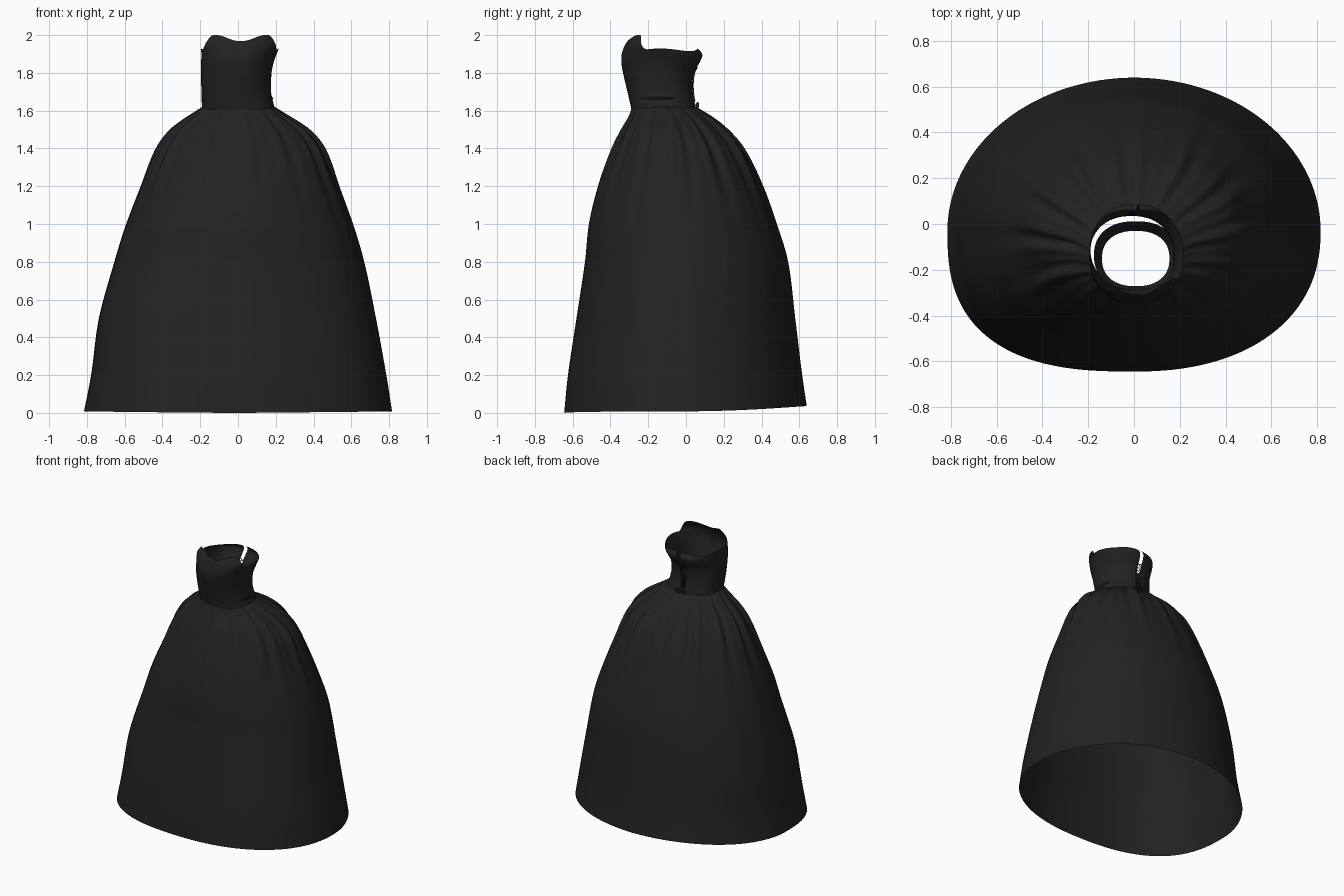
import bpy
import bmesh
from math import sin, cos, pi, exp

cube = bpy.data.objects.get("Cube")
if cube:
    bpy.data.objects.remove(cube)

black = bpy.data.materials.new("black fabric")
black.use_nodes = True
colour = (0.016, 0.016, 0.016, 1)
black.diffuse_color = colour
black.node_tree.nodes["Principled BSDF"].inputs["Base Color"].default_value = colour

# Outline by height: z, right x, left x, front y, back y
SKIRT = [
    (0.0, -.817, .817, -.645, .645), (0.2, -.778, .785, -.625, .615),
    (0.5, -.737, .73, -.58, .578), (0.8, -.655, .667, -.535, .54),
    (1.0, -.592, .607, -.514, .48), (1.2, -.512, .53, -.465, .405),
    (1.4, -.425, .447, -.39, .30), (1.5, -.35, .365, -.34, .215),
    (1.57, -.26, .265, -.30, .13), (1.62, -.19, .195, -.287, .055)]
BODICE = [
    (1.6, -.19, .198, -.287, .055), (1.7, -.194, .175, -.31, .036),
    (1.8, -.195, .178, -.334, .042), (1.86, -.195, .19, -.348, .075),
    (1.9, -.194, .205, -.346, .086), (1.95, -.197, .222, -.325, .045),
    (2.0, -.185, .215, -.285, .04)]


def outline(table, z):
    """Smooth interpolation of the outline at height z."""
    z = min(max(z, table[0][0]), table[-1][0])
    i = next(k for k in range(len(table) - 1) if z <= table[k + 1][0])
    a, b = table[i], table[i + 1]
    p, q = table[max(i - 1, 0)], table[min(i + 2, len(table) - 1)]
    h = b[0] - a[0]
    t = (z - a[0]) / h
    out = []
    for k in range(1, 5):
        ma = (b[k] - p[k]) / (b[0] - p[0]) * h
        mb = (q[k] - a[k]) / (q[0] - a[0]) * h
        out.append((2*t**3 - 3*t*t + 1) * a[k] + (t**3 - 2*t*t + t) * ma
                   + (3*t*t - 2*t**3) * b[k] + (t**3 - t*t) * mb)
    return out


def smooth(t):
    t = min(1, max(0, t))
    return t * t * (3 - 2 * t)


def spow(v, n):
    return (1 if v >= 0 else -1) * abs(v) ** (2 / n)


def ring_point(bounds, a, n, shift=0):
    """Point at angle a on a rounded ring; n squares the corners."""
    x0, x1, y0, y1 = bounds
    mid = (y0 + y1) / 2 + shift
    depth = y1 - mid if sin(a) >= 0 else mid - y0
    return ((x0 + x1) / 2 + (x1 - x0) / 2 * spow(cos(a), n),
            mid + depth * spow(sin(a), n))


def sheet(name, point, columns, rows, skip=lambda i, j: False):
    """Tube of cloth from point(u, v), with u around and v upwards."""
    bm = bmesh.new()
    grid = [[bm.verts.new(point(i / columns, j / rows)) for i in range(columns)]
            for j in range(rows + 1)]
    for j in range(rows):
        for i in range(columns):
            if not skip(i, j):
                k = (i + 1) % columns
                bm.faces.new((grid[j][i], grid[j][k], grid[j+1][k], grid[j+1][i]))
    bmesh.ops.delete(bm, geom=[v for v in bm.verts if not v.link_faces], context="VERTS")
    mesh = bpy.data.meshes.new(name)
    bm.to_mesh(mesh)
    bm.free()
    mesh.materials.append(black)
    bpy.context.collection.objects.link(bpy.data.objects.new(name, mesh))
    mesh.shade_smooth()


# Full skirt with flattened front corners and gathers that fade downwards
def skirt_point(u, v):
    a = 2 * pi * u
    s, c = sin(a), cos(a)
    hem = 0.008 * abs(c) + 0.035 * max(s, 0) ** 2
    z = hem + v * (1.62 - hem)
    corner = 1 - smooth((z - 0.4) / 1.1)
    n = 2.0
    if s < 0:
        n += corner * (0.65 if c < 0 else 0.25)
    x, y = ring_point(outline(SKIRT, z), a, n, -0.03 * (1 - v))
    amount = 0.009 * exp(-((z - 1.45) / 0.24) ** 2) + 0.002 * v
    amount *= min(1, (1.62 - z) / 0.06) * (0.35 + 0.65 * min(1, (s + 1) * 1.6))
    fold = amount * (sin(17 * a + 1) + 0.6 * sin(29 * a + 0.5) + 0.4 * sin(7 * a))
    return x + fold * c, y + fold * s, z


sheet("skirt", skirt_point, 240, 72)


# Strapless bodice with a curved neckline and open back
def neckline(a):
    s, c = sin(a), cos(a)
    front = smooth((-s - 0.3) / 0.42)
    peaks = 1.968 + 0.032 * smooth(abs(c) / 0.6)
    back = 1.922 + 0.007 * cos(4 * a)
    return back + (peaks - back) * front


def bodice_point(u, v):
    a = 2 * pi * u
    z = 1.6 + v * (neckline(a) - 1.6)
    x, y = ring_point(outline(BODICE, z), a, 2.25)
    if sin(a) < 0:
        # Hollow between the two cups
        y += 0.012 * exp(-(x / 0.04) ** 2 - ((z - 1.9) / 0.06) ** 2)
    return x, y, z


COLS, ROWS = 120, 32
sheet("bodice", bodice_point, COLS, ROWS,
      lambda i, j: i in (COLS // 4 - 1, COLS // 4) and j > 4)


# Inner waist stay, standing clear of the open back
def stay_point(u, v):
    inner, outer = (-.14, .155, -.272, -.03), (-.175, .19, -.288, .012)
    bounds = [p + (q - p) * v for p, q in zip(inner, outer)]
    return *ring_point(bounds, 2 * pi * u, 2.3), 1.61 + 0.06 * v


sheet("inner_waist_stay", stay_point, 64, 4)


# Crossed back lacing
def cord(name, points, radius):
    curve = bpy.data.curves.new(name, "CURVE")
    curve.dimensions = "3D"
    curve.bevel_depth = radius
    curve.bevel_resolution = 1
    spline = curve.splines.new("POLY")
    spline.points.add(len(points) - 1)
    for p, co in zip(spline.points, points):
        p.co = (*co, 1)
    curve.materials.append(black)
    bpy.context.collection.objects.link(bpy.data.objects.new(name, curve))


heights = [1.65 + 0.02 * k for k in range(10)]
for name, side in (("lacing_left", 1), ("lacing_right", -1)):
    cord(name, [(side * (-1) ** k * 0.02, outline(BODICE, z)[3] + 0.003, z)
                for k, z in enumerate(heights)], 0.003)

# Small bow at the foot of the lacing
for name, side in (("bow_loop_left", 1), ("bow_loop_right", -1)):
    loop = [2 * pi * k / 12 for k in range(13)]
    cord(name, [(side * 0.02 * (1 - cos(t)), 0.054 + 0.012 * sin(t / 2),
                 1.63 + 0.012 * sin(t)) for t in loop], 0.004)
